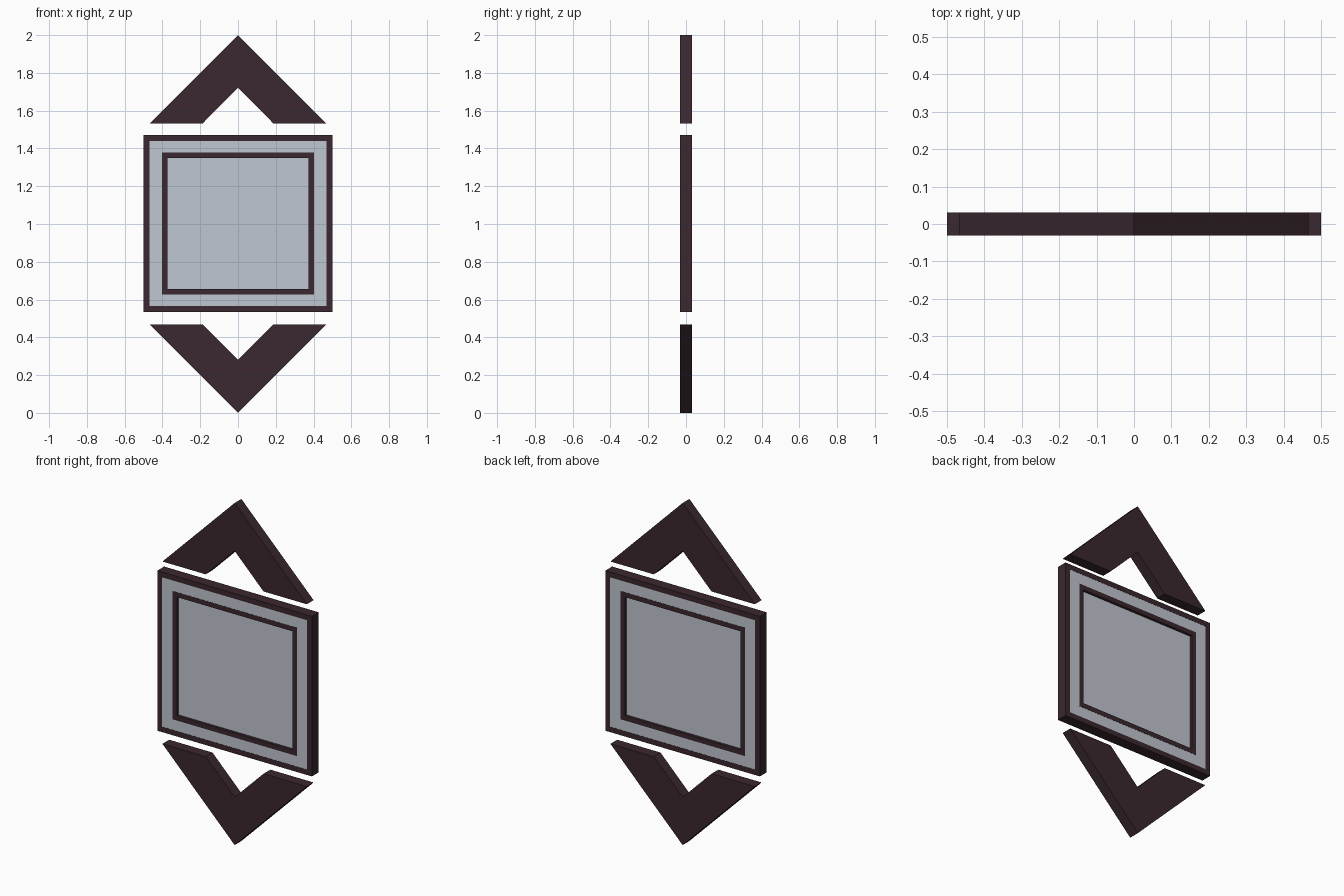
import bpy, bmesh

if "Cube" in bpy.data.objects:
    bpy.data.objects.remove(bpy.data.objects["Cube"])

T = 0.0313  # half thickness of the whole sign


def material(name, rgb):
    m = bpy.data.materials.new(name)
    m.diffuse_color = (*rgb, 1)
    m.use_nodes = True
    m.node_tree.nodes["Principled BSDF"].inputs["Base Color"].default_value = m.diffuse_color
    return m


dark = material("dark_plum", (0.042, 0.021, 0.029))
pale = material("pale_pane", (0.53, 0.57, 0.63))


def finish(name, bm, mat):
    bmesh.ops.recalc_face_normals(bm, faces=bm.faces)
    mesh = bpy.data.meshes.new(name)
    bm.to_mesh(mesh)
    bm.free()
    mesh.materials.append(mat)
    ob = bpy.data.objects.new(name, mesh)
    bpy.context.collection.objects.link(ob)
    return ob


def chevron(name, sign):
    # two mitred arms meeting at the centre line
    bm = bmesh.new()
    profile = [(0, 1.0), (0.467, 0.533), (0.187, 0.533), (0, 0.72)]
    rings = []
    for side in (1, -1):
        rings.append([(side * x, 1 + sign * z) for x, z in profile])
    for ring in rings:
        f = [bm.verts.new((x, -T, z)) for x, z in ring]
        b = [bm.verts.new((x, T, z)) for x, z in ring]
        bm.faces.new(f)
        bm.faces.new(b[::-1])
        for i in range(3):
            bm.faces.new((f[i], f[i + 1], b[i + 1], b[i]))
    bmesh.ops.remove_doubles(bm, verts=bm.verts, dist=1e-5)
    return finish(name, bm, dark)


def frame(name, hx, hz, w, t, mat, wz=None):
    # rectangular ring, border width w (wz for top and bottom)
    wz = w if wz is None else wz
    bm = bmesh.new()
    corners = [(-1, -1), (1, -1), (1, 1), (-1, 1)]
    loops = []
    for ax, az, y in ((hx, hz, -t), (hx, hz, t), (hx - w, hz - wz, t), (hx - w, hz - wz, -t)):
        loops.append([bm.verts.new((cx * ax, y, 1.003 + cz * az)) for cx, cz in corners])
    for k in range(4):
        a, b = loops[k], loops[(k + 1) % 4]
        for i in range(4):
            j = (i + 1) % 4
            bm.faces.new((a[i], a[j], b[j], b[i]))
    return finish(name, bm, mat)


# arrowheads above and below
chevron("upper_chevron", 1)
chevron("lower_chevron", -1)

# nested borders with the pale band between them
frame("outer_frame", 0.5, 0.468, 0.031, T, dark)
frame("pale_band", 0.469, 0.437, 0.067, T - 0.001, pale, 0.062)
frame("inner_frame", 0.402, 0.375, 0.028, T, dark)

# recessed centre pane
bm = bmesh.new()
bmesh.ops.create_cube(bm, size=1)
bmesh.ops.scale(bm, vec=(0.748, 0.032, 0.694), verts=bm.verts)
bmesh.ops.translate(bm, vec=(0, 0, 1.003), verts=bm.verts)
finish("centre_pane", bm, pale)
